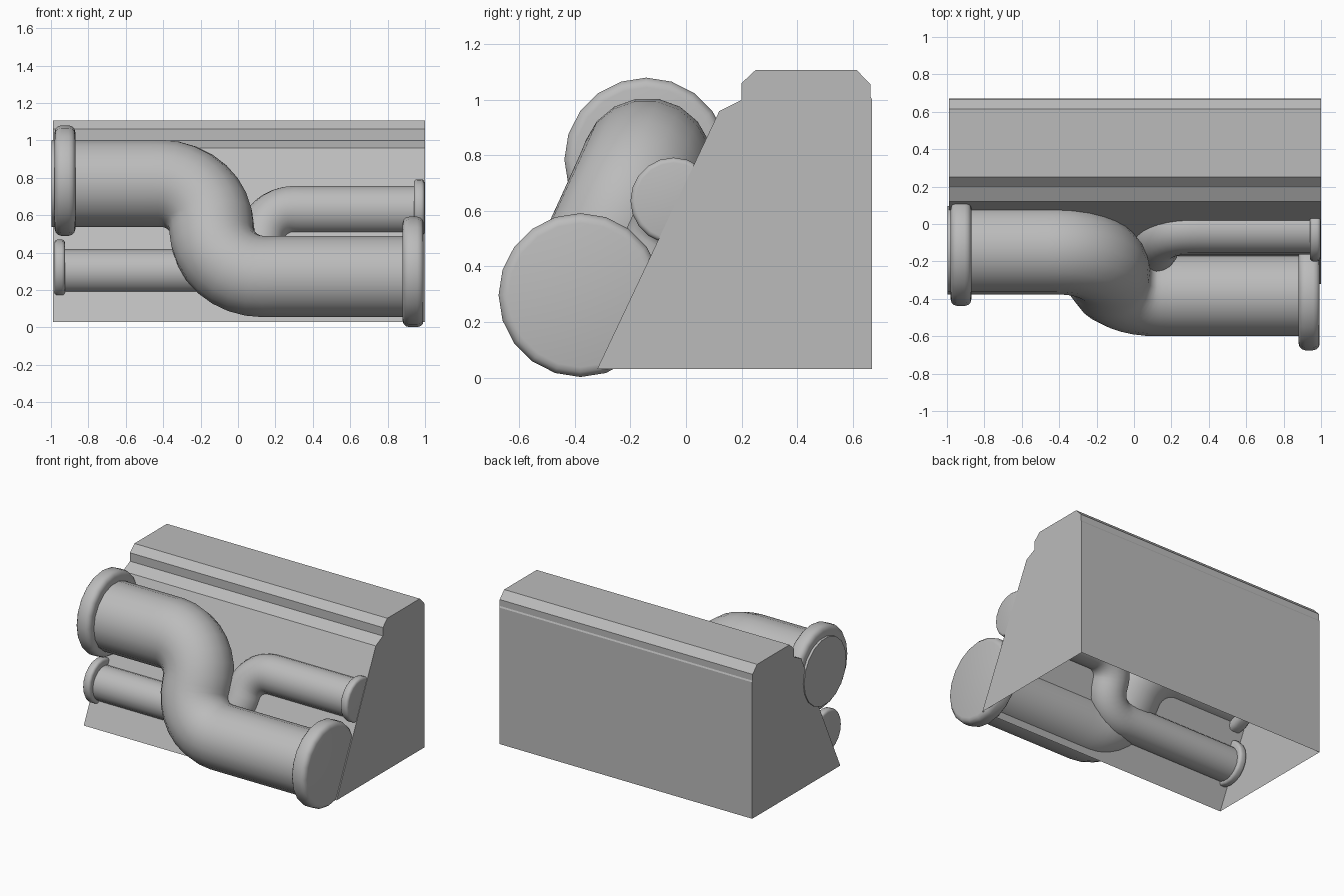
import bpy, bmesh, math
from mathutils import Vector, Matrix

cube = bpy.data.objects.get("Cube")
if cube:
    bpy.data.objects.remove(cube, do_unlink=True)

grey = bpy.data.materials.new("plain_grey")
grey.use_nodes = True
grey.diffuse_color = (0.5, 0.5, 0.5, 1)
bsdf = next(n for n in grey.node_tree.nodes if n.type == 'BSDF_PRINCIPLED')
bsdf.inputs["Base Color"].default_value = (0.5, 0.5, 0.5, 1)


def select_only(obj):
    bpy.ops.object.select_all(action='DESELECT')
    obj.select_set(True)
    bpy.context.view_layer.objects.active = obj


def add_mesh(name, bm, smooth=None):
    mesh = bpy.data.meshes.new(name)
    bm.to_mesh(mesh)
    bm.free()
    mesh.materials.append(grey)
    obj = bpy.data.objects.new(name, mesh)
    bpy.context.collection.objects.link(obj)
    if smooth:
        select_only(obj)
        bpy.ops.object.shade_smooth_by_angle(angle=math.radians(smooth))
    return obj


# Wall block: extruded profile (y, z) with an open underside
def wall_block():
    profile = [(-0.32, 0.03), (0.67, 0.03), (0.67, 1.0), (0.665, 1.01), (0.665, 1.055),
               (0.615, 1.107), (0.25, 1.107), (0.2, 1.06), (0.2, 1.0), (0.12, 0.96)]
    bm = bmesh.new()
    base = bm.faces.new([bm.verts.new((-0.99, y, z)) for y, z in profile])
    out = bmesh.ops.extrude_face_region(bm, geom=[base], use_keep_orig=True)
    moved = [v for v in out["geom"] if isinstance(v, bmesh.types.BMVert)]
    bmesh.ops.translate(bm, verts=moved, vec=(1.99, 0, 0))
    bmesh.ops.recalc_face_normals(bm, faces=bm.faces)
    under = [f for f in bm.faces if f.normal.z < -0.9]
    bmesh.ops.delete(bm, geom=under, context='FACES_ONLY')
    add_mesh("wall_block", bm)


# S-shaped pipe: two straights joined by two quarter bends lying along the slope
def s_pipe(name, start, end, mid_x, r_start, r_end):
    start, end = Vector(start), Vector(end)
    across = Vector((0, end.y - start.y, end.z - start.z))
    bend = across.length / 2
    slope = across.normalized()
    along = Vector((1, 0, 0))
    a = Vector((mid_x - bend, start.y, start.z))
    b = Vector((mid_x + bend, end.y, end.z))
    mid = (a + b) / 2
    k = bend * 0.552
    r_mid = (r_start + r_end) / 2
    # point, handle in, handle out, radius
    knots = [(start, start - along * 0.1, start.lerp(a, 0.3), r_start),
             (a, a - along * 0.1, a + along * k, r_start),
             (mid, mid - slope * k, mid + slope * k, r_mid),
             (b, b - along * k, b + along * 0.1, r_end),
             (end, end.lerp(b, 0.3), end + along * 0.1, r_end)]
    curve = bpy.data.curves.new(name, 'CURVE')
    curve.dimensions = '3D'
    curve.bevel_depth = 1
    curve.bevel_resolution = 7
    curve.resolution_u = 8
    curve.use_fill_caps = True
    spline = curve.splines.new('BEZIER')
    spline.bezier_points.add(len(knots) - 1)
    for p, (co, h_in, h_out, r) in zip(spline.bezier_points, knots):
        p.handle_left_type = p.handle_right_type = 'FREE'
        p.co, p.handle_left, p.handle_right, p.radius = co, h_in, h_out, r
    curve.materials.append(grey)
    obj = bpy.data.objects.new(name, curve)
    bpy.context.collection.objects.link(obj)
    select_only(obj)
    bpy.ops.object.convert(target='MESH')
    bpy.ops.object.shade_smooth_by_angle(angle=math.radians(50))


# Round collar with softened rims
def flange(name, x0, x1, y, z, radius, rim):
    bm = bmesh.new()
    turn = Matrix.Rotation(math.pi / 2, 4, 'Y')
    place = Matrix.Translation(((x0 + x1) / 2, y, z)) @ turn
    bmesh.ops.create_cone(bm, cap_ends=True, segments=20, radius1=radius,
                          radius2=radius, depth=x1 - x0, matrix=place)
    rims = [e for e in bm.edges if any(len(f.verts) > 4 for f in e.link_faces)]
    bmesh.ops.bevel(bm, geom=rims, offset=rim, segments=3, profile=0.5, affect='EDGES')
    add_mesh(name, bm, 50)


wall_block()

s_pipe("large_pipe", (-0.997, -0.14, 0.77), (0.97, -0.38, 0.272), -0.14, 0.237, 0.22)
flange("large_flange_right", -0.98, -0.87, -0.143, 0.785, 0.295, 0.035)
flange("large_flange_left", 0.88, 0.993, -0.38, 0.297, 0.295, 0.035)

s_pipe("small_pipe", (-0.97, -0.19, 0.3), (0.98, -0.03, 0.627), 0.12, 0.12, 0.132)
flange("small_flange_right", -0.982, -0.925, -0.195, 0.315, 0.155, 0.018)
flange("small_flange_left", 0.94, 0.997, -0.045, 0.637, 0.155, 0.018)
